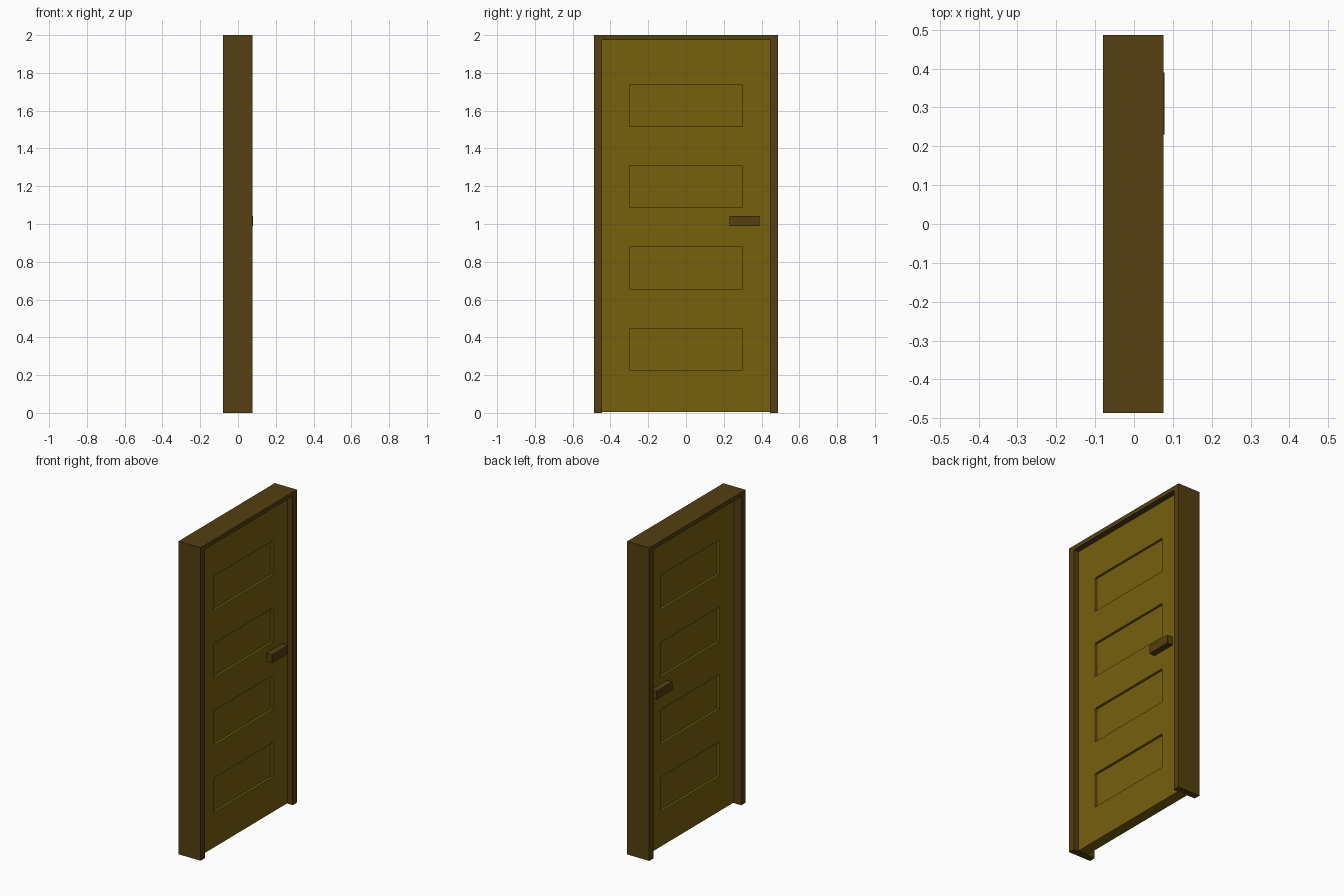
import bpy, bmesh

if "Cube" in bpy.data.objects:
    bpy.data.objects.remove(bpy.data.objects["Cube"])

FRONT, BACK = 0.04, -0.027      # the two faces of the door leaf
RECESS = 0.015


def material(name, color):
    mat = bpy.data.materials.new(name)
    mat.diffuse_color = color
    mat.use_nodes = True
    mat.node_tree.nodes["Principled BSDF"].inputs["Base Color"].default_value = mat.diffuse_color
    return mat


def finish(name, bm, mat):
    bmesh.ops.recalc_face_normals(bm, faces=bm.faces)
    mesh = bpy.data.meshes.new(name)
    bm.to_mesh(mesh)
    bm.free()
    mesh.materials.append(mat)
    obj = bpy.data.objects.new(name, mesh)
    bpy.context.collection.objects.link(obj)
    return obj


def thicken(bm, dx):
    """Extrude the whole flat sheet along x into a solid."""
    res = bmesh.ops.extrude_face_region(bm, geom=bm.faces[:], use_keep_orig=True)
    verts = [g for g in res["geom"] if isinstance(g, bmesh.types.BMVert)]
    bmesh.ops.translate(bm, verts=verts, vec=(dx, 0, 0))
    bmesh.ops.recalc_face_normals(bm, faces=bm.faces)


def box(name, lo, hi, mat):
    bm = bmesh.new()
    bmesh.ops.create_cube(bm, size=1)
    for v in bm.verts:
        v.co = [h if c > 0 else l for c, l, h in zip(v.co, lo, hi)]
    return finish(name, bm, mat)


leaf_wood = material("leaf_wood", (0.18, 0.115, 0.004, 1))
dark_wood = material("dark_wood", (0.09, 0.05, 0.005, 1))

# Door frame: one U-shaped profile, extruded through the wall depth
W, w, top, head = 0.486, 0.444, 2.0, 1.973
bm = bmesh.new()
outline = [(-W, 0), (-W, top), (W, top), (W, 0), (w, 0), (w, head), (-w, head), (-w, 0)]
bm.faces.new([bm.verts.new((-0.08, y, z)) for y, z in outline])
thicken(bm, 0.156)
finish("door_frame", bm, dark_wood)

# Door leaf: a grid whose panel cells are pushed in on both faces
ys = [-w, -0.298, 0.298, w]
zs = [0.004]
for i in range(4):
    zs += [0.227 + 0.43 * i, 0.447 + 0.43 * i]
zs.append(head)
bm = bmesh.new()
grid = [[bm.verts.new((BACK, y, z)) for z in zs] for y in ys]
for i in range(len(ys) - 1):
    for j in range(len(zs) - 1):
        bm.faces.new((grid[i][j], grid[i + 1][j], grid[i + 1][j + 1], grid[i][j + 1]))
thicken(bm, FRONT - BACK)
centres = [(a + b) / 2 for a, b in zip(zs[1:-1:2], zs[2:-1:2])]
panels = [f for f in bm.faces
          if abs(f.normal.x) > 0.9 and abs(f.calc_center_median().y) < 0.01
          and any(abs(f.calc_center_median().z - c) < 0.01 for c in centres)]
for f in bmesh.ops.extrude_discrete_faces(bm, faces=panels)["faces"]:
    inward = -RECESS if f.calc_center_median().x > 0 else RECESS
    bmesh.ops.translate(bm, verts=f.verts[:], vec=(inward, 0, 0))
finish("door_leaf", bm, leaf_wood)

# Handles: a plain bar on each side of the leaf
for name, x0, x1 in (("handle_outer", FRONT, 0.079), ("handle_inner", -0.065, BACK)):
    box(name, (x0, 0.23, 0.99), (x1, 0.39, 1.043), dark_wood)
